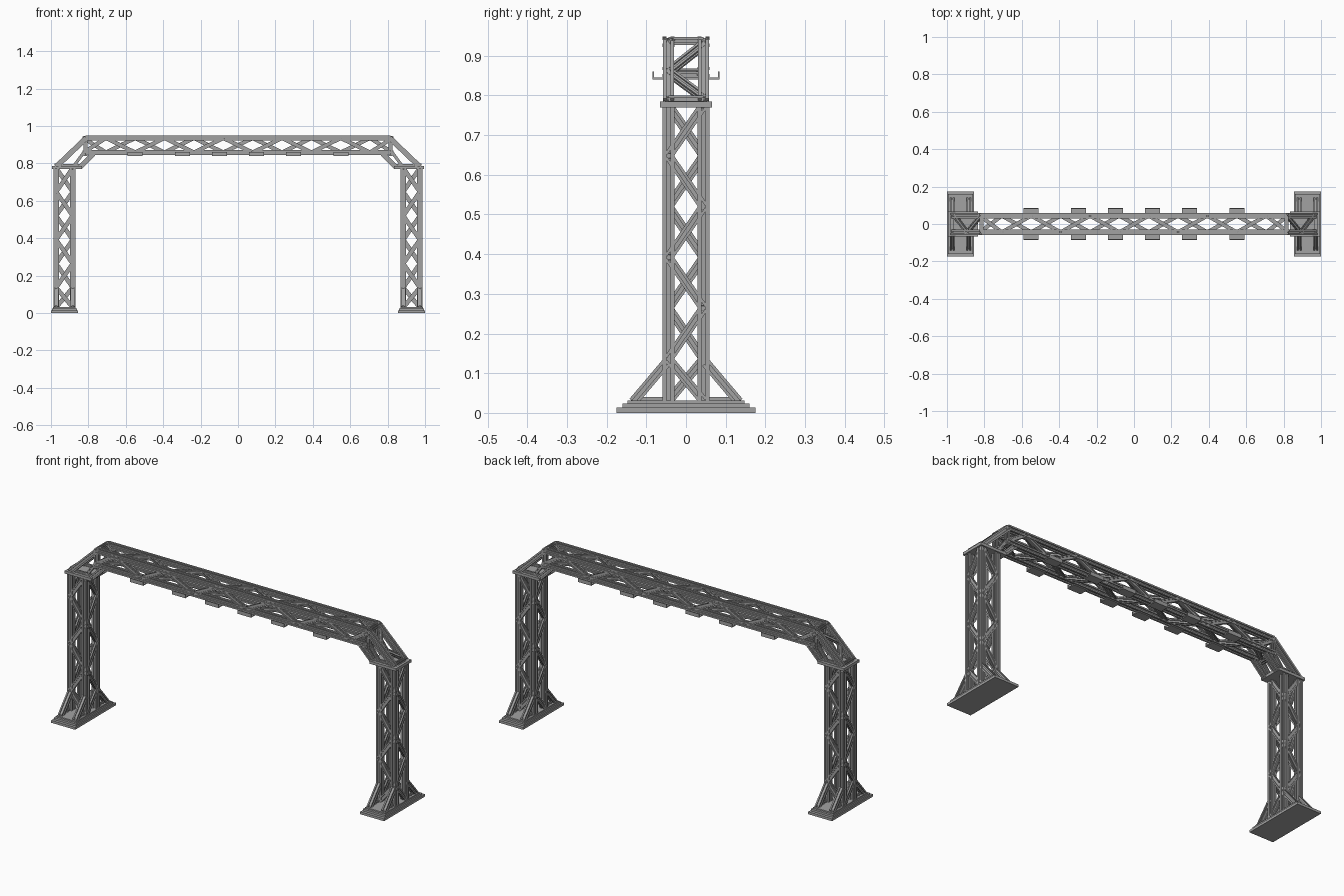
import bpy, bmesh
from mathutils import Vector

cube = bpy.data.objects.get("Cube")
if cube:
    bpy.data.objects.remove(cube, do_unlink=True)

steel = bpy.data.materials.new("grey steel")
steel.use_nodes = True
GREY = (0.36, 0.36, 0.36, 1)
steel.diffuse_color = GREY
steel.node_tree.nodes["Principled BSDF"].inputs["Base Color"].default_value = GREY

CH = 0.044          # chord offset from the truss centre line
FACE = 0.048        # bracing offset from the truss centre line
LEG_X = 0.928
LEG_TOP = 0.775
BEAM_Z = 0.897
BEAM_H = 0.038      # chord offset in height for the beam


def finish(name, bm):
    bmesh.ops.recalc_face_normals(bm, faces=bm.faces)
    mesh = bpy.data.meshes.new(name)
    bm.to_mesh(mesh)
    bm.free()
    mesh.materials.append(steel)
    obj = bpy.data.objects.new(name, mesh)
    bpy.context.collection.objects.link(obj)


def bar(bm, p, q, normal, width=0.03, depth=None):
    """Slotted bar from p to q; depth is measured along the normal."""
    p, q = Vector(p), Vector(q)
    depth = depth or width
    axis = (q - p).normalized()
    side = axis.cross(Vector(normal)).normalized()
    out = side.cross(axis)
    # one quarter of the section, turned four times
    section = []
    for ca, sa in ((1, 0), (0, 1), (-1, 0), (0, -1)):
        for a, b in ((.5, -.5), (.5, -.18), (.27, -.18), (.27, .18), (.5, .18)):
            section.append((a * ca - b * sa, a * sa + b * ca))
    rings = [[bm.verts.new(c + side * (a * width) + out * (b * depth))
              for a, b in section] for c in (p, q)]
    for ring in rings:
        bm.faces.new(ring)
    for i in range(len(section)):
        j = (i + 1) % len(section)
        bm.faces.new((rings[0][i], rings[0][j], rings[1][j], rings[1][i]))


def box(bm, lo, hi):
    made = bmesh.ops.create_cube(bm, size=1)["verts"]
    lo, hi = Vector(lo), Vector(hi)
    for v in made:
        v.co = (lo + hi) / 2 + v.co * (hi - lo)


def zigzag(bm, stations, place, normal, flip, width=0.023):
    """place(t, side) gives a point on the chord chosen by side."""
    pts = [place(t, 1 if (i + flip) % 2 == 0 else -1) for i, t in enumerate(stations)]
    for p, q in zip(pts, pts[1:]):
        bar(bm, p, q, normal, width, 0.017)


leg_nodes = [0.008 + 0.128 * i for i in range(7)]
leg_nodes[0], leg_nodes[-1] = 0.03, LEG_TOP

for s, label in ((1, "left"), (-1, "right")):
    cx = s * LEG_X

    # stepped foot
    bm = bmesh.new()
    for hx, hy, z0, z1 in ((.072, .175, 0, .013), (.066, .16, .013, .024), (.06, .148, .024, .031)):
        box(bm, (cx - hx, -hy, z0), (cx + hx, hy, z1))
    finish(label + "_foot", bm)

    # sloping foot braces
    bm = bmesh.new()
    for dx in (-CH, CH):
        for y in (-1, 1):
            bar(bm, (cx + dx, y * .05, .126), (cx + dx, y * .133, .028), (1, 0, 0), .024)
            bar(bm, (cx + dx, y * .05, .034), (cx + dx, y * .138, .034), (1, 0, 0), .012)
    finish(label + "_foot_braces", bm)

    # leg uprights
    bm = bmesh.new()
    for dx in (-CH, CH):
        for y in (-CH, CH):
            bar(bm, (cx + dx, y, .03), (cx + dx, y, LEG_TOP), (0, 1, 0))
    finish(label + "_leg_uprights", bm)

    # leg bracing on four sides
    bm = bmesh.new()
    for k, f in ((1, 0), (-1, 1)):
        zigzag(bm, leg_nodes, lambda z, e: (cx + s * k * FACE, e * CH, z), (1, 0, 0), f)
        zigzag(bm, leg_nodes, lambda z, e: (cx + s * e * CH, k * FACE, z), (0, 1, 0), f)
    finish(label + "_leg_bracing", bm)

    # collar plate on the leg
    bm = bmesh.new()
    xs = sorted((s * .995, s * .835))
    box(bm, (xs[0], -.066, .77), (xs[1], .066, .785))
    finish(label + "_collar", bm)

    # corner frame joining leg and beam
    bm = bmesh.new()
    low, high = (.972, .782), (.811, .936)
    for y in (-CH, CH):
        bar(bm, (s * low[0], y, low[1]), (s * high[0], y, high[1]), (0, 1, 0), .028)
        bar(bm, (s * .845, y, .779), (s * .772, y, .852), (0, 1, 0), .026)
        bar(bm, (s * .815, y, .84), (s * .815, y, .945), (0, 1, 0), .022)
        bar(bm, (s * .88, y, .783), (s * .82, y, .865), (0, 1, 0), .016)
        bar(bm, (s * .975, y, .79), (s * .845, y, .79), (0, 1, 0), .014)

    def slope(t, e):
        return (s * (low[0] + t * (high[0] - low[0])), e * CH, low[1] + t * (high[1] - low[1]))
    zigzag(bm, (.08, .5, .95), slope, (s, 0, 1), 0, .02)
    for x, z in ((.815, .937), (.815, .85), (.972, .79)):
        bar(bm, (s * x, -CH, z), (s * x, CH, z), (0, 0, 1), .02)
    finish(label + "_corner_frame", bm)

# beam chords
bm = bmesh.new()
for y in (-CH, CH):
    for dz in (-BEAM_H, BEAM_H):
        bar(bm, (-.815, y, BEAM_Z + dz), (.815, y, BEAM_Z + dz), (0, 1, 0), .026, .03)
finish("beam_chords", bm)

# beam bracing on four sides
nodes = [max(-.825, min(.825, .157 * (i - 5.5))) for i in range(12)]
bm = bmesh.new()
for k, f in ((1, 0), (-1, 1)):
    zigzag(bm, nodes, lambda x, e: (x, k * FACE, BEAM_Z + e * BEAM_H), (0, 1, 0), f, .021)
    zigzag(bm, nodes, lambda x, e: (x, e * CH, BEAM_Z + k * BEAM_H), (0, 0, 1), f, .021)
finish("beam_bracing", bm)

# small lipped trays under both edges of the beam
bm = bmesh.new()
for x in (.098, .297, .55):
    for sx in (-1, 1):
        for sy in (-1, 1):
            c = sx * x
            y0, y1 = sorted((sy * .035, sy * .085))
            box(bm, (c - .04, y0, .84), (c + .04, y1, .845))
            y0, y1 = sorted((sy * .081, sy * .085))
            box(bm, (c - .04, y0, .84), (c + .04, y1, .86))
finish("beam_trays", bm)
